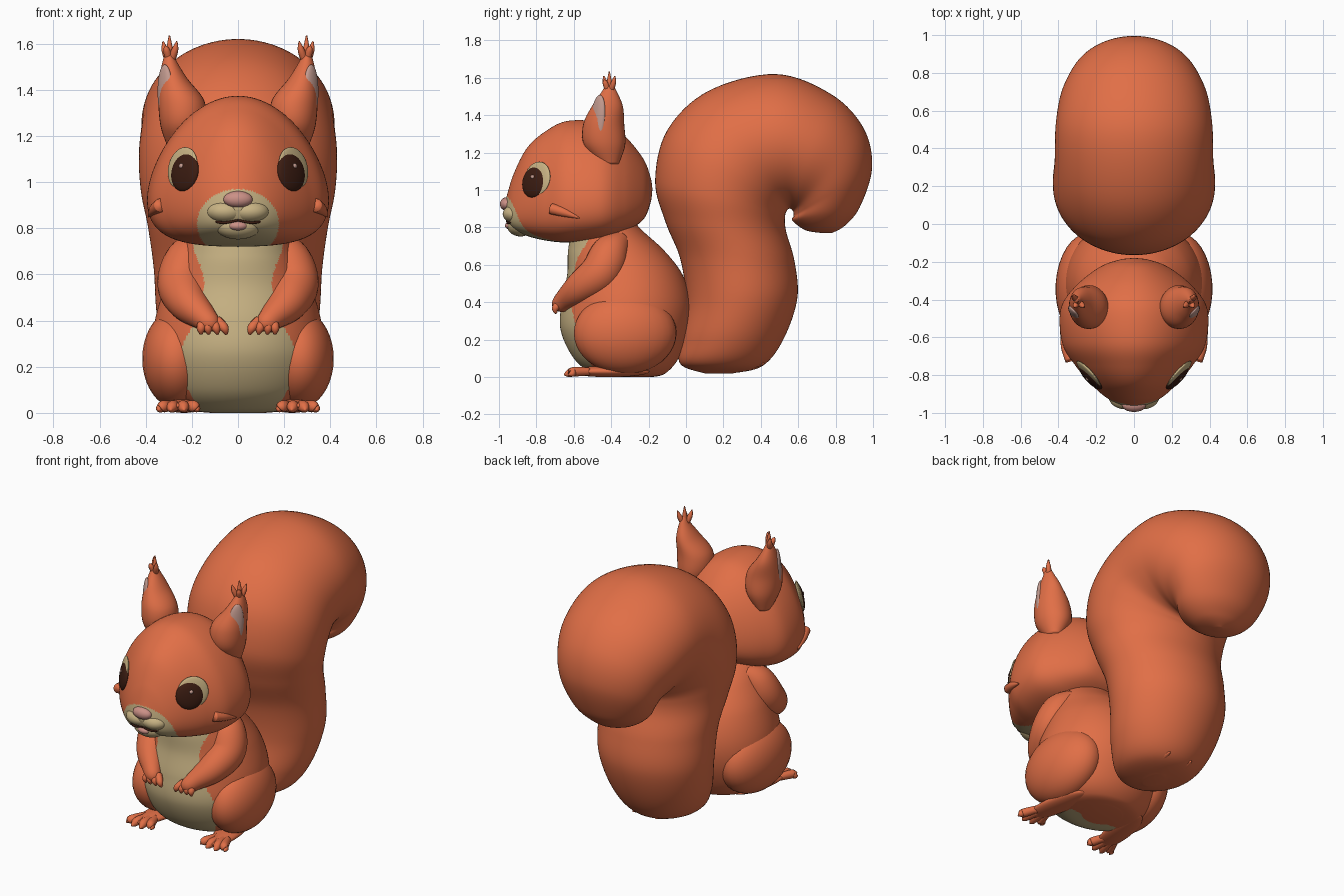
import bpy, bmesh, math
from mathutils import Vector, Euler
from mathutils.bvhtree import BVHTree

if "Cube" in bpy.data.objects:
    bpy.data.objects.remove(bpy.data.objects["Cube"])


def material(name, rgb):
    m = bpy.data.materials.new(name)
    m.diffuse_color = (*rgb, 1)
    m.use_nodes = True
    m.node_tree.nodes["Principled BSDF"].inputs["Base Color"].default_value = m.diffuse_color
    return m


FUR = material("orange fur", (0.75, 0.158, 0.062))
CREAM = material("cream fur", (0.58, 0.45, 0.23))
DARK = material("dark brown", (0.045, 0.012, 0.006))
PINK = material("nose pink", (0.60, 0.28, 0.24))
EAR = material("inner ear pink", (0.55, 0.33, 0.28))


def spline(rows, steps):
    """Catmull-Rom interpolation through rows of numbers."""
    out = []
    for i in range(len(rows) - 1):
        p0, p1, p2, p3 = (rows[max(0, min(len(rows) - 1, i + k))] for k in (-1, 0, 1, 2))
        for s in range(steps):
            t = s / steps
            out.append([0.5 * (2 * b + (c - a) * t + (2 * a - 5 * b + 4 * c - d) * t * t
                               + (3 * b - a - 3 * c + d) * t ** 3)
                        for a, b, c, d in zip(p0, p1, p2, p3)])
    return out + [list(rows[-1])]


def finish(name, bm, mats, mirror=False, rule=None):
    bmesh.ops.recalc_face_normals(bm, faces=bm.faces)
    for f in bm.faces:
        f.smooth = True
        if rule and rule(f.calc_center_median()):
            f.material_index = 1
    me = bpy.data.meshes.new(name)
    bm.to_mesh(me)
    bm.free()
    for m in mats:
        me.materials.append(m)
    ob = bpy.data.objects.new(name, me)
    bpy.context.collection.objects.link(ob)
    if mirror:
        ob.modifiers.new("mirror", 'MIRROR').use_mirror_merge = False
    return ob


def skin(name, rings, n, mats, mirror=False, rule=None, sag=0):
    """Skin over rings of (centre, side vector, up vector); sag shifts the widest point."""
    bm = bmesh.new()
    loops = []
    for c, a, b in rings:
        ts = [2 * math.pi * k / n for k in range(n)]
        loops.append([bm.verts.new(c + a * math.cos(t) + b * (math.sin(t) + sag * math.cos(t) ** 2))
                      for t in ts])
    for l0, l1 in zip(loops, loops[1:]):
        for k in range(n):
            bm.faces.new((l0[k - 1], l0[k], l1[k], l1[k - 1]))
    bm.faces.new(loops[0])
    bm.faces.new(loops[-1])
    return finish(name, bm, mats, mirror, rule)


def profile(name, rows, mats, rule=None, sag=0, steps=8, n=96):
    """Symmetric solid: each row is two outline points (y, z) and a half width."""
    rings = []
    for y1, z1, y2, z2, w in spline(rows, steps):
        p, q = Vector((0, y1, z1)), Vector((0, y2, z2))
        rings.append(((p + q) / 2, Vector((max(w, 0.002), 0, 0)), (q - p) / 2))
    return skin(name, rings, n, mats, rule=rule, sag=sag)


def limb(name, rows, mat=FUR, n=20, steps=6):
    """Mirrored round limb through rows of x, y, z, radius."""
    pts = spline(rows, steps)
    rings = []
    for i, (x, y, z, r) in enumerate(pts):
        a, b = pts[max(i - 1, 0)], pts[min(i + 1, len(pts) - 1)]
        t = (Vector(b[:3]) - Vector(a[:3])).normalized()
        u = t.cross(Vector((0.9, 0.35, -0.25))).normalized()
        rings.append((Vector((x, y, z)), u * max(r, 0.001), t.cross(u) * max(r, 0.001)))
    return skin(name, rings, n, [mat], mirror=True)


def ball(name, loc, radii, mat, rot=(0, 0, 0), mirror=True):
    bm = bmesh.new()
    bmesh.ops.create_uvsphere(bm, u_segments=32, v_segments=20, radius=1)
    e = Euler(rot).to_matrix()
    for v in bm.verts:
        v.co = e @ (v.co * Vector(radii)) + Vector(loc)
    return finish(name, bm, [mat], mirror)


# Tail: rows of inner and outer outline points, curling over at the top
profile("tail", [
    (.25, .02, .10, .02, .04), (.41, .06, -.03, .07, .21), (.52, .20, -.03, .20, .30),
    (.595, .42, 0, .40, .35), (.58, .62, -.03, .63, .365), (.535, .78, -.11, .83, .39),
    (.53, .86, -.165, 1.05, .42), (.54, .89, -.10, 1.32, .43), (.55, .90, .12, 1.53, .42),
    (.56, .90, .48, 1.62, .415), (.57, .89, .78, 1.51, .39), (.575, .88, .95, 1.33, .345),
    (.575, .86, .995, 1.12, .30), (.57, .835, .93, .91, .24), (.64, .785, .85, .81, .14),
    (.73, .77, .78, .77, .02)], [FUR])


# Body with cream belly
def belly(c):
    w = .14 + .12 * math.exp(-((c.z - .22) / .18) ** 2) + .055 * math.exp(-((c.z - .74) / .11) ** 2)
    return c.y < -.36 and abs(c.x) < w


profile("body", [
    (-.40, 0, -.18, 0, .12), (-.50, .02, -.11, .02, .24), (-.60, .1, -.04, .1, .325),
    (-.67, .25, .02, .25, .37), (-.665, .4, .03, .4, .36), (-.635, .55, -.02, .55, .315),
    (-.63, .68, -.12, .68, .255), (-.60, .8, -.25, .8, .2), (-.5, .9, -.32, .9, .1)],
    [FUR, CREAM], belly, steps=14, n=220)


# Head with cream muzzle patch
def chin(c):
    return c.y < -.6 and (c.x / .178) ** 2 + ((c.z - .82) / .15) ** 2 < 1


head = profile("head", [
    (-.972, .88, -.972, .92, .01), (-.958, .84, -.958, .97, .07), (-.92, .79, -.92, 1.09, .145),
    (-.85, .755, -.85, 1.225, .225), (-.75, .73, -.75, 1.315, .31), (-.63, .72, -.63, 1.37, .38),
    (-.45, .735, -.45, 1.36, .388), (-.33, .775, -.33, 1.29, .31), (-.23, .84, -.23, 1.17, .185),
    (-.19, .93, -.19, 1.07, .08), (-.18, 1.0, -.18, 1.01, .005)],
    [FUR, CREAM], chin, sag=-.4, steps=12, n=180)

# Muzzle, nose and mouth
ball("muzzle_puff", (.052, -.905, .872), (.085, .075, .052), CREAM)
ball("chin", (0, -.885, .81), (.10, .072, .058), CREAM, mirror=False)
ball("nose", (0, -.96, .925), (.063, .035, .036), PINK, mirror=False)
ball("lower_lip", (0, -.938, .81), (.042, .03, .022), PINK, mirror=False)
limb("mouth_line", [(0, -.957, .835, .005), (.06, -.952, .824, .006),
                    (.10, -.93, .832, .006), (.13, -.905, .85, .004)], DARK, n=8)

# Eyes laid on the head surface
tree = BVHTree.FromPolygons([v.co for v in head.data.vertices],
                            [tuple(p.vertices) for p in head.data.polygons])


def eye_part(name, x, z, rx, rz, thick, mat):
    hit, nor, _, _ = tree.ray_cast(Vector((x, -2, z)), Vector((0, 1, 0)))
    nor.z *= 0.6
    ball(name, hit, (rx, rz, thick), mat, nor.to_track_quat('Z', 'Y').to_euler())


eye_part("eye_rim", .24, 1.06, .092, .093, .016, CREAM)
eye_part("eye", .23, 1.042, .082, .084, .024, DARK)
eye_part("eye_glint", .229, 1.066, .02, .018, .032, EAR)

# Ears, inner ears and tufts
ear = spline([(.26, -.41, 1.14, .04, .05), (.24, -.435, 1.24, .095, .11),
              (.245, -.44, 1.35, .10, .11), (.28, -.42, 1.45, .06, .082),
              (.297, -.41, 1.53, .028, .038), (.297, -.41, 1.58, .01, .01)], 6)
skin("ear", [(Vector(r[:3]), Vector((r[3], 0, 0)), Vector((0, r[4], 0))) for r in ear],
     32, [FUR], mirror=True)
ball("inner_ear", (.313, -.472, 1.375), (.022, .048, .135), EAR, (-.1, -.03, -.7))
for dx, dy, top in ((-.03, -.03, 1.61), (.002, 0, 1.635), (.03, .03, 1.61), (.02, -.03, 1.59)):
    limb("ear_tuft", [(.295, -.41, 1.51, .016), (.295 + dx * .7, -.41 + dy * .7, 1.57, .015),
                      (.295 + dx, -.41 + dy, top, .003)], n=10)

# Cheek tufts
for y, z in ((-.62, .87), (-.54, .91)):
    limb("cheek_tuft", [(.335, y - .10, z + .03, .03), (.363, y - .03, z + .01, .024),
                        (.388, y + .05, z - .02, .003)], n=12)

# Arms and fingers
limb("arm", [(.16, -.34, .74, .05), (.21, -.40, .67, .10), (.24, -.455, .56, .11),
             (.215, -.56, .48, .088), (.15, -.645, .415, .058), (.115, -.68, .38, .042),
             (.10, -.69, .36, .01)], n=28)
for dx in (-.05, -.015, .02, .05):
    limb("finger", [(.12 + dx * .6, -.67, .40, .022), (.11 + dx, -.698, .368, .02),
                    (.105 + dx * 1.1, -.695, .34, .006)], n=10)

# Thighs, feet and toes
ball("thigh", (.258, -.325, .235), (.157, .275, .218), FUR, (0, 0, .06))
ball("foot", (.235, -.41, .03), (.075, .22, .03), FUR, (0, 0, .14))
for dx in (-.075, -.025, .025, .07):
    reach = -.665 + abs(dx) * .5
    limb("toe", [(.255 + dx * .5, -.52, .03, .022), (.26 + dx * .9, -.60, .028, .026),
                 (.262 + dx * 1.1, reach + .02, .018, .018), (.262 + dx * 1.15, reach, .012, .003)], n=12)

# Small fur tufts at the tail base
limb("tail_base_tuft", [(.08, .25, .1, .06), (.08, .34, .08, .04), (.08, .42, .07, .003)], n=12)
